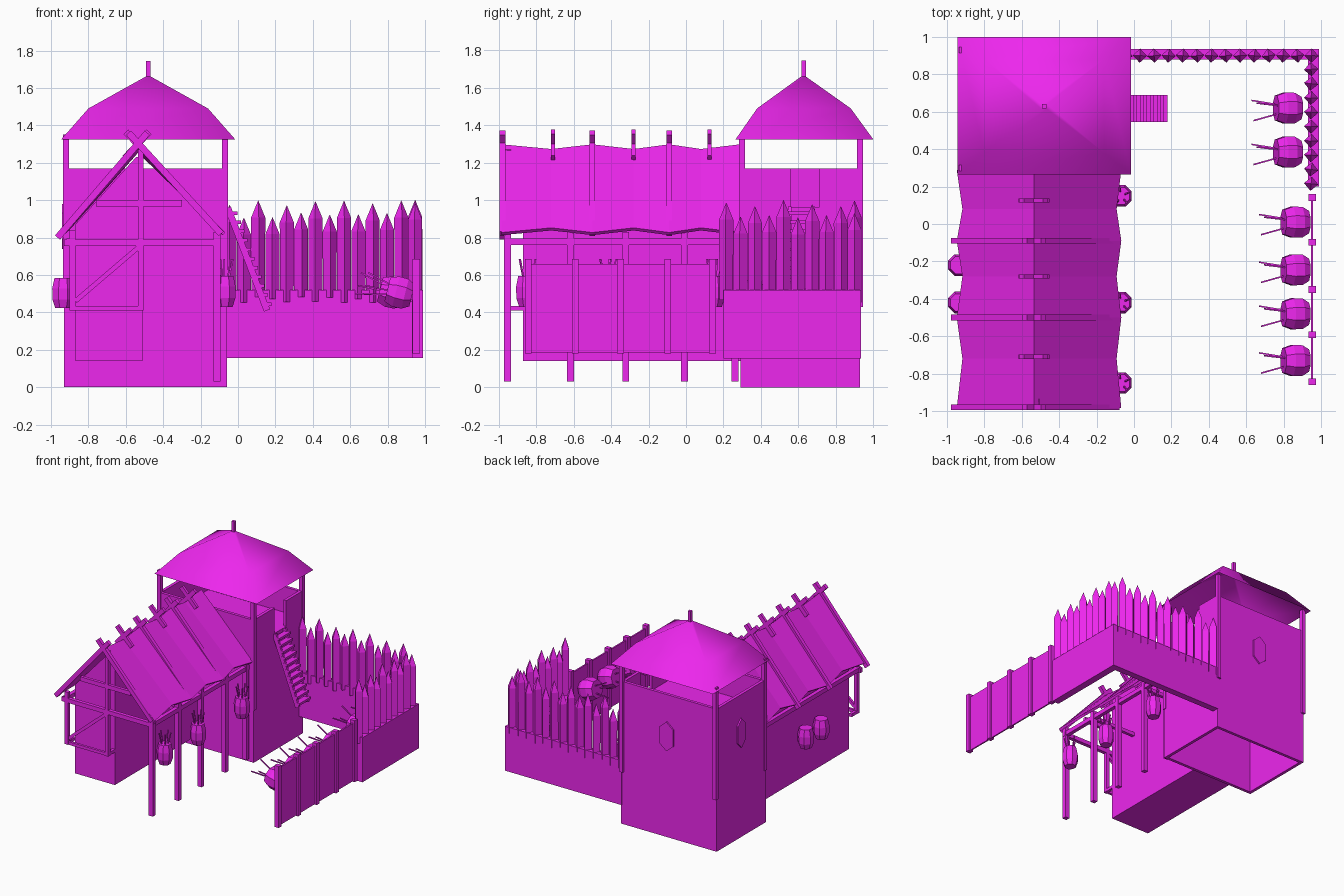
import bpy, bmesh, math, random
from mathutils import Vector, Matrix

if "Cube" in bpy.data.objects:
    bpy.data.objects.remove(bpy.data.objects["Cube"])

random.seed(4)
MAT = bpy.data.materials.new("magenta")
MAT.diffuse_color = (0.85, 0.02, 0.85, 1)
MAT.use_nodes = True
MAT.node_tree.nodes["Principled BSDF"].inputs["Base Color"].default_value = MAT.diffuse_color


def mesh_obj(name, verts, faces, smooth=False):
    me = bpy.data.meshes.new(name)
    me.from_pydata([tuple(v) for v in verts], [], faces)
    bm = bmesh.new()
    bm.from_mesh(me)
    bmesh.ops.recalc_face_normals(bm, faces=bm.faces)
    bm.to_mesh(me)
    bm.free()
    me.materials.append(MAT)
    if smooth:
        me.polygons.foreach_set("use_smooth", [True] * len(me.polygons))
    ob = bpy.data.objects.new(name, me)
    bpy.context.collection.objects.link(ob)
    return ob


BOX = [(0, 1, 3, 2), (4, 6, 7, 5), (0, 4, 5, 1), (2, 3, 7, 6), (0, 2, 6, 4), (1, 5, 7, 3)]


def box(name, x0, x1, y0, y1, z0, z1):
    return mesh_obj(name, [(x, y, z) for x in (x0, x1) for y in (y0, y1) for z in (z0, z1)], BOX)


def beam(name, a, b, w=0.03, d=0.03):
    """Square timber from a to b: w across, d along the sideways axis."""
    a, b = Vector(a), Vector(b)
    t = (b - a).normalized()
    side = Vector((0, 1, 0)) if abs(t.y) < 0.9 else Vector((1, 0, 0))
    up = t.cross(side).normalized()
    return mesh_obj(name, [p + side * i * d / 2 + up * j * w / 2
                           for p in (a, b) for i in (-1, 1) for j in (-1, 1)], BOX)


def prism(name, profile, axis, lo, hi):
    """Extrude a 2D profile along x or y."""
    n = len(profile)
    put = (lambda p, t: (p[0], t, p[1])) if axis == 'y' else (lambda p, t: (t, p[0], p[1]))
    faces = [tuple(range(n)), tuple(range(n, 2 * n))]
    faces += [(i, (i + 1) % n, n + (i + 1) % n, n + i) for i in range(n)]
    return mesh_obj(name, [put(p, t) for t in (lo, hi) for p in profile], faces)


def lathe(name, rings, sides, mat, turn=0.0, smooth=False):
    """Stack of (radius, height) rings, capped, placed by a matrix."""
    verts = [mat @ Vector((r * math.cos(turn + math.tau * i / sides),
                           r * math.sin(turn + math.tau * i / sides), z))
             for r, z in rings for i in range(sides)]
    faces = [tuple(range(sides)), tuple(range(len(verts) - sides, len(verts)))]
    for k in range(len(rings) - 1):
        for i in range(sides):
            j = (i + 1) % sides
            faces.append((k * sides + i, k * sides + j, (k + 1) * sides + j, (k + 1) * sides + i))
    return mesh_obj(name, verts, faces, smooth)


# Tower walls (open underneath), with a doorway gap on the right
box("tower_front_wall", -0.93, -0.06, 0.29, 0.315, 0, 1.17)
box("tower_back_wall", -0.93, -0.06, 0.905, 0.93, 0, 1.17)
box("tower_left_wall", -0.93, -0.905, 0.315, 0.905, 0, 1.17)
box("tower_right_wall_a", -0.085, -0.06, 0.315, 0.56, 0, 1.17)
box("tower_right_wall_b", -0.085, -0.06, 0.71, 0.905, 0, 1.17)
box("tower_right_wall_sill", -0.085, -0.06, 0.56, 0.71, 0, 0.96)
box("tower_floor", -0.905, -0.085, 0.315, 0.905, 0.94, 0.96)
for x in (-0.92, -0.07):
    for y in (0.30, 0.93):
        box("tower_post", x - 0.016, x + 0.016, y - 0.016, y + 0.016, 0.43, 1.35)

# Tower windows: tall hexagonal plates on back and left
hexa = [(0, -0.12), (0.06, -0.07), (0.06, 0.07), (0, 0.12), (-0.06, 0.07), (-0.06, -0.07)]
prism("back_window", [(-0.48 + u, 0.83 + v) for u, v in hexa], 'y', 0.92, 0.942)
prism("left_window", [(0.62 + u * 0.8, 0.86 + v) for u, v in hexa], 'x', -0.942, -0.92)

# Tower roof shell and finial
roof = []
for x0, x1, y0, y1, z in ((-0.945, -0.015, 0.265, 1.0, 1.325), (-0.80, -0.16, 0.38, 0.88, 1.49),
                          (-0.495, -0.465, 0.615, 0.64, 1.66)):
    roof += [(x0, y0, z), (x1, y0, z), (x1, y1, z), (x0, y1, z)]
fs = [(k + i, k + (i + 1) % 4, k + 4 + (i + 1) % 4, k + 4 + i) for k in (0, 4) for i in range(4)]
mesh_obj("tower_roof", roof, fs + [(8, 9, 10, 11)], True)
box("roof_finial", -0.492, -0.467, 0.617, 0.642, 1.62, 1.745)

# House room under the left half of the roof
prism("house_room", [(-0.87, 0.14), (-0.51, 0.14), (-0.51, 1.23), (-0.545, 1.23), (-0.87, 0.87)],
      'y', -0.87, 0.29)

# Sagging house roof
ys = [-0.985, -0.72, -0.5, -0.28, -0.09, 0.08, 0.29]
rows = []
for i, y in enumerate(ys):
    s = i % 2
    rows += [(-0.94 + 0.03 * s, y, 0.82 + 0.025 * s), (-0.535, y, 1.288 - 0.025 * s),
             (-0.075 - 0.025 * s, y, 0.82 + 0.025 * s)]
fs = [(3 * i + k, 3 * i + k + 1, 3 * i + k + 4, 3 * i + k + 3) for i in range(6) for k in (0, 1)]
ob = mesh_obj("house_roof", rows, fs)
m = ob.modifiers.new("thickness", 'SOLIDIFY')
m.thickness = 0.02
m.offset = 0

# Rafters crossing at the ridge, long and short in turn
for y in (-0.98, -0.5, -0.09):
    beam("rafter_left", (-0.965, y, 0.80), (-0.485, y, 1.36), 0.035)
    beam("rafter_right", (-0.09, y, 0.82), (-0.585, y, 1.36), 0.035)
for y in (-0.71, -0.28, 0.125):
    beam("ridge_horn_left", (-0.605, y, 1.225), (-0.475, y, 1.365), 0.035, 0.022)
    beam("ridge_horn_right", (-0.465, y, 1.225), (-0.60, y, 1.365), 0.035, 0.022)

# Front gable frame
box("tie_beam", -0.93, -0.09, -0.965, -0.935, 0.755, 0.79)
box("collar_beam", -0.76, -0.30, -0.965, -0.94, 0.965, 1.0)
box("gable_left_post", -0.90, -0.87, -0.965, -0.935, 0.41, 0.84)
box("gable_centre_post", -0.535, -0.505, -0.965, -0.935, 0.41, 1.27)
box("gable_rail", -0.89, -0.51, -0.96, -0.94, 0.41, 0.435)
beam("gable_brace", (-0.87, -0.95, 0.46), (-0.53, -0.95, 0.75), 0.025, 0.02)
for x in (-0.885, -0.52):
    box("side_rail", x - 0.012, x + 0.012, -0.95, -0.87, 0.41, 0.435)

# Porch posts and eaves beams
for y in (-0.953, -0.617, -0.322, -0.008, 0.262):
    box("porch_post", -0.132, -0.094, y - 0.018, y + 0.018, 0.03, 0.83)
for x in (-0.113, -0.90):
    box("eaves_beam", x - 0.016, x + 0.016, -0.965, 0.29, 0.76, 0.795)
for y in (-0.617, -0.008):
    box("cross_beam", -0.53, -0.10, y - 0.013, y + 0.013, 0.76, 0.79)

# Yard wall in an L
box("back_wall", -0.07, 0.99, 0.88, 0.935, 0.155, 0.52)
box("side_wall", 0.93, 0.99, 0.20, 0.885, 0.155, 0.52)

# Palisade of pointed square stakes
spots = [(-0.045 + 0.0765 * i, 0.90) for i in range(14)]
spots += [(0.947, 0.215 + 0.0765 * i) for i in range(9)]
for i, (x, y) in enumerate(spots):
    top = (0.92 if i % 2 else 0.985) + random.uniform(-0.02, 0.015)
    lathe("palisade_stake", [(0.037, random.uniform(0.45, 0.49)), (0.038, top - 0.09), (0.001, top)],
          4, Matrix.Translation((x, y, 0)), random.uniform(-0.15, 0.15))

# Panel fence at the right
box("fence_panel", 0.946, 0.958, -0.85, 0.15, 0.185, 0.66)
for y in (-0.843, -0.592, -0.35, -0.098, 0.142):
    box("fence_post", 0.933, 0.973, y - 0.018, y + 0.018, 0.18, 0.685)

# Stairs up to the tower door
for y in (0.555, 0.68):
    beam("stair_stringer", (-0.055, y, 0.96), (0.155, y, 0.41), 0.035, 0.018)
for i in range(11):
    t = (i + 0.5) / 11
    x, z = -0.04 + 0.2 * t, 0.955 - 0.535 * t
    box("stair_tread", x - 0.02, x + 0.028, 0.545, 0.69, z - 0.009, z + 0.009)


def basket(r, h, mat, sticks, reach):
    """Octagonal basket, with thin sticks leaning out of its mouth."""
    lathe("basket", [(r * 0.72, 0), (r * 0.98, h * 0.28), (r, h * 0.65), (r * 0.8, h)], 8, mat, math.pi / 8)
    for k in range(sticks):
        a = math.tau * k / sticks + 0.4
        d = Vector((math.cos(a), math.sin(a), 0))
        lean = mat @ (d * r * 0.75 + Vector((0, 0, h + reach)))
        beam("stick", mat @ (d * r * 0.3 + Vector((0, 0, h * 0.8))), lean, 0.008, 0.008)


# Hanging baskets: porch side with sticks, left wall without
for y in (0.15, -0.42, -0.85):
    basket(0.062, 0.165, Matrix.Translation((-0.07, y, 0.43)), 5, 0.09)
for y in (-0.22, -0.42):
    basket(0.063, 0.16, Matrix.Translation((-0.935, y, 0.423)), 0, 0)

# Tilted baskets along the palisade and fence
for x, y in ((0.89, 0.62), (0.89, 0.385), (0.93, 0.01), (0.93, -0.245), (0.93, -0.48), (0.93, -0.73)):
    tilt = Matrix.Translation((x, y, 0.49)) @ Matrix.Rotation(math.radians(-76), 4, 'Y')
    basket(0.09, 0.135, tilt, 3, 0.12)
